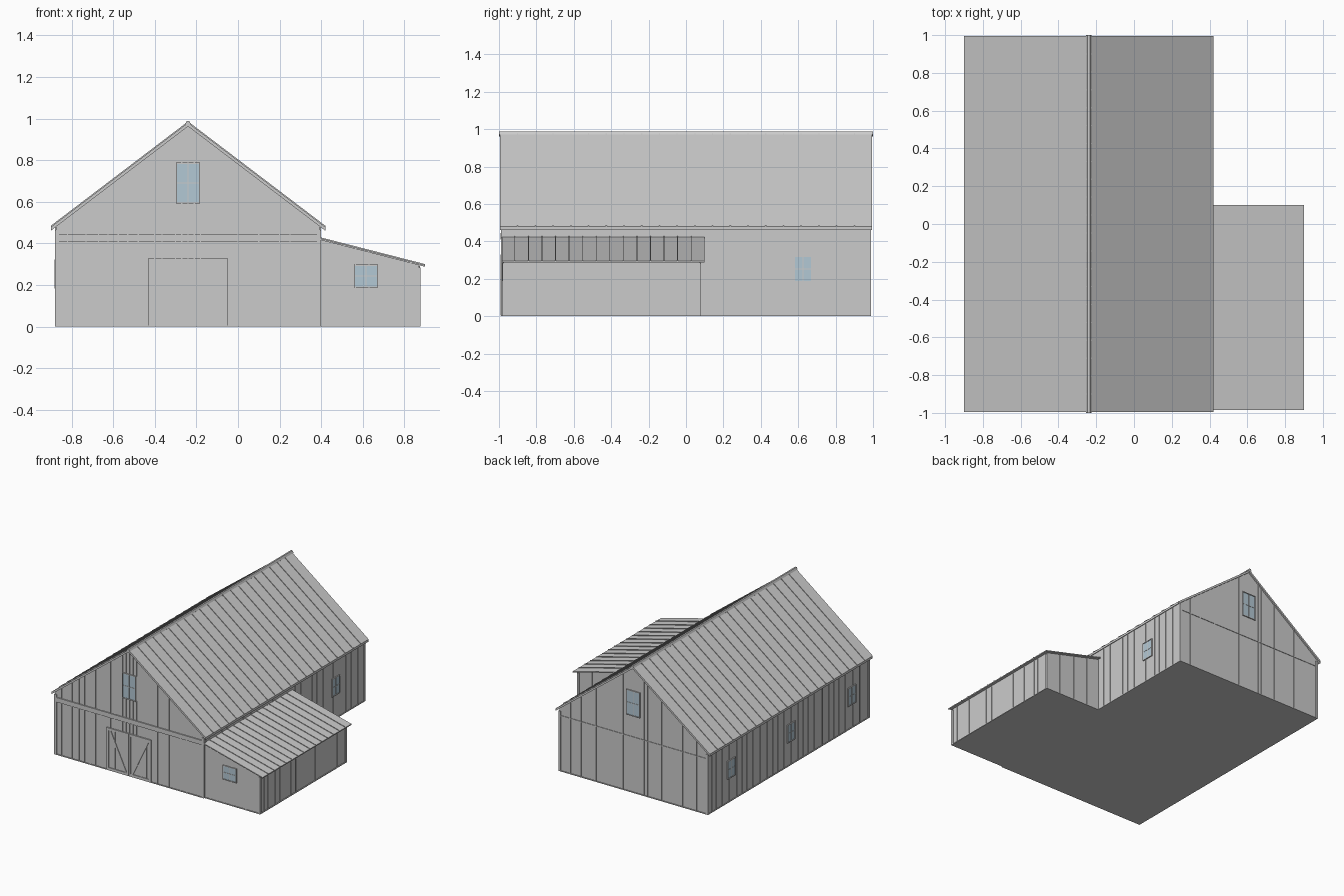
import bpy, bmesh, math

if "Cube" in bpy.data.objects:
    bpy.data.objects.remove(bpy.data.objects["Cube"])


def material(name, rgb):
    m = bpy.data.materials.new(name)
    m.diffuse_color = (*rgb, 1)
    m.use_nodes = True
    m.node_tree.nodes["Principled BSDF"].inputs["Base Color"].default_value = m.diffuse_color
    return m


GREY = material("weathered grey", (0.6, 0.6, 0.6))
GLASS = material("pale blue glass", (0.45, 0.58, 0.66))


def add_prism(bm, pts, y0, y1):
    """Extrude an x-z profile along y."""
    a = [bm.verts.new((x, y0, z)) for x, z in pts]
    b = [bm.verts.new((x, y1, z)) for x, z in pts]
    bm.faces.new(a)
    bm.faces.new(b[::-1])
    for i in range(len(pts)):
        j = (i + 1) % len(pts)
        bm.faces.new((a[j], a[i], b[i], b[j]))


def prisms(name, items, mat=GREY):
    """One object from several (profile, y0, y1) prisms."""
    bm = bmesh.new()
    for pts, y0, y1 in items:
        add_prism(bm, pts, y0, y1)
    bmesh.ops.recalc_face_normals(bm, faces=bm.faces)
    me = bpy.data.meshes.new(name)
    bm.to_mesh(me)
    bm.free()
    me.materials.append(mat)
    ob = bpy.data.objects.new(name, me)
    bpy.context.collection.objects.link(ob)
    return ob


def box(x0, x1, y0, y1, z0, z1):
    return ([(x0, z0), (x1, z0), (x1, z1), (x0, z1)], y0, y1)


def wall_box(side, plane, u0, u1, z0, z1, depth):
    """Box standing proud of a wall; side is front, back, left or right."""
    s = -1 if side in ("front", "left") else 1
    p0, p1 = sorted((plane - s * 0.002, plane + s * depth))
    if side in ("front", "back"):
        return box(u0, u1, p0, p1, z0, z1)
    return box(p0, p1, u0, u1, z0, z1)


RX = -0.24                      # ridge position
X0, X1, Y0, Y1 = -0.875, 0.395, -0.983, 0.983
LX, LY0, LY1 = 0.87, -0.975, 0.075


def roof_z(x):
    return 0.98 - 0.76 * abs(x - RX)


def lean_z(x):
    return 0.423 - 0.256 * (x - 0.4)


# wall bodies
def under(x):
    return roof_z(x) - 0.014


prisms("barn_walls", [([(X0, 0), (X1, 0), (X1, under(X1)), (RX, under(RX)), (X0, under(X0))], Y0, Y1)])
prisms("lean_to_walls", [([(0.38, 0), (LX, 0), (LX, lean_z(LX) - 0.006), (0.38, lean_z(0.38) - 0.006)], LY0, LY1)])


# main roof with standing seams and ridge cap
def chevron(up, down):
    xs = (-0.9, RX, 0.42)
    return [(x, roof_z(x) + up) for x in xs] + [(x, roof_z(x) - down) for x in xs[::-1]]


prisms("main_roof", [(chevron(0, 0.018), -0.995, 0.995)])
seams = [-0.9 + i * 1.8 / 19 for i in range(20)]
prisms("roof_seams", [(chevron(0.006, 0.002), y - 0.003, y + 0.003) for y in seams])
prisms("ridge_cap", [([(RX - 0.014, 0.972), (RX - 0.006, 0.988), (RX + 0.006, 0.988),
                       (RX + 0.014, 0.972), (RX, 0.96)], -1, 1)])


# lean-to roof
def slope(up, down):
    return [(0.39, lean_z(0.39) + up), (0.9, lean_z(0.9) + up),
            (0.9, lean_z(0.9) - down), (0.39, lean_z(0.39) - down)]


prisms("lean_to_roof", [(slope(0, 0.008), -0.985, 0.1)])
prisms("lean_to_roof_seams", [(slope(0.005, 0.002), y - 0.002, y + 0.002)
                              for y in [-0.915 + 0.0725 * i for i in range(14)]])

# window openings: side, wall plane, centre, half width, bottom, top
WINDOWS = [
    ("front", Y0, RX, 0.055, 0.595, 0.785),
    ("back", Y1, RX, 0.055, 0.595, 0.785),
    ("front", LY0, 0.615, 0.055, 0.19, 0.295),
    ("right", X1, 0.625, 0.045, 0.185, 0.32),
    ("left", X0, 0.70, 0.045, 0.185, 0.32),
    ("left", X0, -0.03, 0.045, 0.185, 0.32),
    ("left", X0, -0.77, 0.045, 0.185, 0.32),
]
glass, bars = [], []
for side, p, c, w, z0, z1 in WINDOWS:
    zm = (z0 + z1) / 2
    glass.append(wall_box(side, p, c - w, c + w, z0, z1, 0.004))
    bars.append(wall_box(side, p, c - 0.002, c + 0.002, z0, z1, 0.006))
    bars.append(wall_box(side, p, c - w, c + w, zm - 0.002, zm + 0.002, 0.006))
    for u in (c - w, c + w):
        bars.append(wall_box(side, p, u - 0.003, u + 0.003, z0, z1, 0.008))
    for z in (z0, z1):
        bars.append(wall_box(side, p, c - w - 0.003, c + w + 0.003, z - 0.003, z + 0.003, 0.008))
prisms("window_glass", glass, GLASS)
prisms("window_bars", bars)

# wall battens, broken by the windows and the door
DOOR = ("front", Y0, RX, 0.19, -0.01, 0.33)


def battens(name, side, plane, positions, top):
    items = []
    for u in positions:
        spans = [(0.0, top(u))]
        for s, p, c, w, z0, z1 in WINDOWS + [DOOR]:
            if s == side and p == plane and abs(u - c) < w + 0.006:
                spans = [q for a, b in spans for q in ((a, min(b, z0)), (max(a, z1), b)) if q[1] - q[0] > 0.01]
        items += [wall_box(side, plane, u - 0.003, u + 0.003, a, b, 0.004) for a, b in spans]
    prisms(name, items)


def gable(x):
    return roof_z(x) - 0.018


battens("front_battens", "front", Y0,
        [-0.82, -0.73, -0.67, -0.625, -0.575, -0.53, -0.48, -0.4, -0.365, -0.3, -0.27, -0.24,
         -0.21, -0.18, 0, 0.1, 0.2, 0.25], gable)
battens("back_battens", "back", Y1,
        [-0.78, -0.66, -0.48, -0.36, -0.33, -0.15, 0.08, 0.21, 0.3], gable)
battens("left_battens", "left", X0,
        [-0.93 + 0.075 * i + 0.015 * math.sin(5 * i) for i in range(26)], lambda y: 0.475)
battens("right_battens", "right", X1,
        [-0.96, -0.76, -0.7, -0.5, -0.41, -0.21, -0.14, 0.135, 0.205, 0.345, 0.4, 0.475, 0.6,
         0.7, 0.75, 0.82, 0.9], lambda y: 0.475)
battens("lean_to_front_battens", "front", LY0, [0.45, 0.51, 0.565, 0.63, 0.75, 0.83],
        lambda x: lean_z(x) - 0.008)
battens("lean_to_right_battens", "right", LX,
        [-0.92, -0.88, -0.79, -0.73, -0.6, -0.54, -0.3, -0.18, -0.07, -0.03], lambda y: 0.29)
battens("lean_to_back_battens", "back", LY1, [0.5, 0.62, 0.75], lambda x: lean_z(x) - 0.008)

# corner boards
corners = []
for x0, x1 in ((-0.88, -0.86), (0.38, 0.4)):
    corners += [box(x0, x1, -0.988, -0.968, 0, 0.465), box(x0, x1, 0.968, 0.988, 0, 0.465)]
for y0, y1 in ((-0.98, -0.963), (0.063, 0.08)):
    corners.append(box(0.86, 0.876, y0, y1, 0, 0.285))
prisms("corner_boards", corners)

# cross band on the front gable and thin strip on the back
prisms("front_band", [box(-0.86, 0.385, -0.992, Y0 + 0.002, 0.41, 0.445)])
prisms("back_strip", [box(-0.86, 0.385, Y1 - 0.002, 0.987, 0.425, 0.432)])

# base sill
prisms("base_sill", [box(-0.88, 0.4, -0.988, 0.988, 0, 0.006), box(0.39, 0.876, -0.98, 0.08, 0, 0.006)])

# double door: planks, frame and V braces
DY = Y0 - 0.004
planks = [box(-0.43, -0.05, DY, Y0 + 0.002, 0.004, 0.33)]
planks += [box(x - 0.002, x + 0.002, DY - 0.002, DY, 0.02, 0.32)
           for x in (-0.36, -0.335, -0.31, -0.28, -0.2, -0.165, -0.14, -0.09)]
prisms("barn_door", planks)
trim = []
for s in (-1, 1):
    for a, b in ((0.172, 0.19), (0.002, 0.018)):
        x0, x1 = sorted((RX + s * a, RX + s * b))
        trim.append(box(x0, x1, DY - 0.006, DY, 0.004, 0.33))
    for z in (0.006, 0.312):
        x0, x1 = sorted((RX + s * 0.018, RX + s * 0.172))
        trim.append(box(x0, x1, DY - 0.006, DY, z, z + 0.018))
    brace = [(RX + s * u, z) for u, z in ((0.172, 0.312), (0.154, 0.312), (0.018, 0.024), (0.036, 0.024))]
    trim.append((brace, DY - 0.005, DY))
prisms("door_frame_and_braces", trim)
